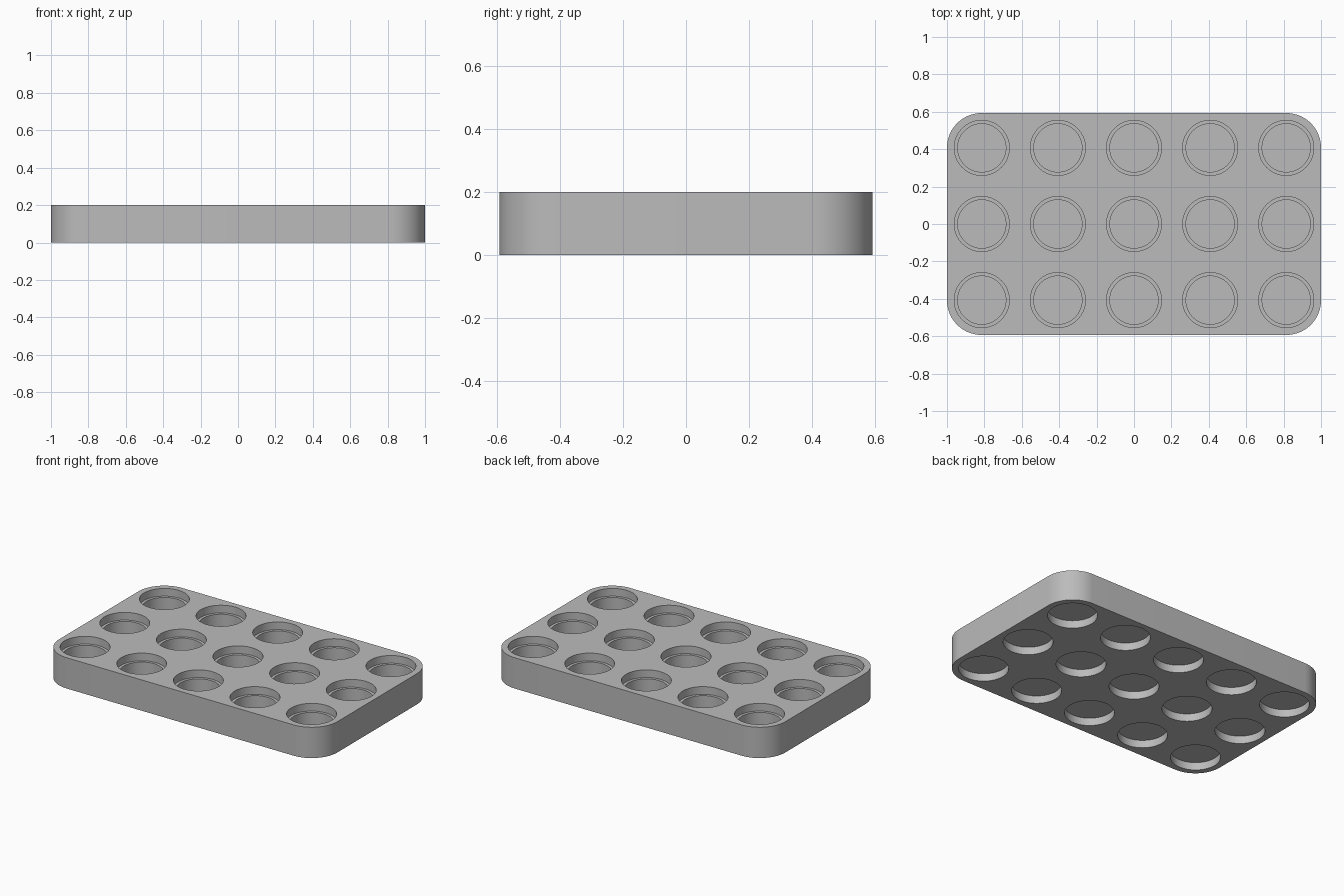
import bpy, bmesh, math
from mathutils import Matrix

cube = bpy.data.objects.get("Cube")
if cube:
    bpy.data.objects.remove(cube, do_unlink=True)

HEIGHT, PITCH = 0.2, 0.407
RIM_R, WELL_R, FOOT_R = 0.147, 0.129, 0.147
LEDGE_Z, FLOOR_Z, FOOT_Z = 0.15, 0.07, 0.05


def new_object(name, bm):
    mesh = bpy.data.meshes.new(name)
    bm.normal_update()
    bm.to_mesh(mesh)
    bm.free()
    obj = bpy.data.objects.new(name, mesh)
    bpy.context.collection.objects.link(obj)
    return obj


def lathe(bm, profile, x, y, segments=64):
    """Closed solid of revolution from (radius, z) pairs, bottom to top."""
    rings = [[bm.verts.new((x + r * math.cos(a), y + r * math.sin(a), z))
              for a in (math.tau * i / segments for i in range(segments))]
             for r, z in profile]
    for low, high in zip(rings, rings[1:]):
        for i in range(segments):
            j = (i + 1) % segments
            bm.faces.new((low[i], low[j], high[j], high[i]))
    bm.faces.new(rings[0][::-1])
    bm.faces.new(rings[-1])


grey = bpy.data.materials.new("plain grey")
grey.use_nodes = True
colour = (0.5, 0.5, 0.5, 1)
grey.diffuse_color = colour
grey.node_tree.nodes["Principled BSDF"].inputs["Base Color"].default_value = colour

# Slab with rounded vertical corners
bm = bmesh.new()
bmesh.ops.create_cube(bm, size=1, matrix=Matrix.Translation((0, 0, HEIGHT / 2))
                      @ Matrix.Diagonal((2, 1.186, HEIGHT, 1)))
uprights = [e for e in bm.edges if abs(e.verts[0].co.z - e.verts[1].co.z) > 0.1]
bmesh.ops.bevel(bm, geom=uprights, offset=0.185, segments=16,
                profile=0.5, affect='EDGES')
tray = new_object("tray", bm)
tray.data.materials.append(grey)

# Stepped wells above, plain round recesses below
bm = bmesh.new()
for col in range(-2, 3):
    for row in range(-1, 2):
        x, y = col * PITCH, row * PITCH
        lathe(bm, [(WELL_R, FLOOR_Z), (WELL_R, LEDGE_Z),
                   (RIM_R, LEDGE_Z), (RIM_R, HEIGHT + 0.1)], x, y)
        lathe(bm, [(FOOT_R, -0.1), (FOOT_R, FOOT_Z)], x, y)
cutter = new_object("well_cutter", bm)
cutter.data.materials.append(grey)
cutter.hide_render = True

# Cut the wells and bake the result
cut = tray.modifiers.new("wells", 'BOOLEAN')
cut.operation, cut.solver, cut.object = 'DIFFERENCE', 'EXACT', cutter
bpy.context.view_layer.objects.active = tray
tray.select_set(True)
bpy.ops.object.modifier_apply(modifier=cut.name)
bpy.data.objects.remove(cutter, do_unlink=True)
bpy.ops.object.shade_smooth_by_angle(angle=math.radians(30))
